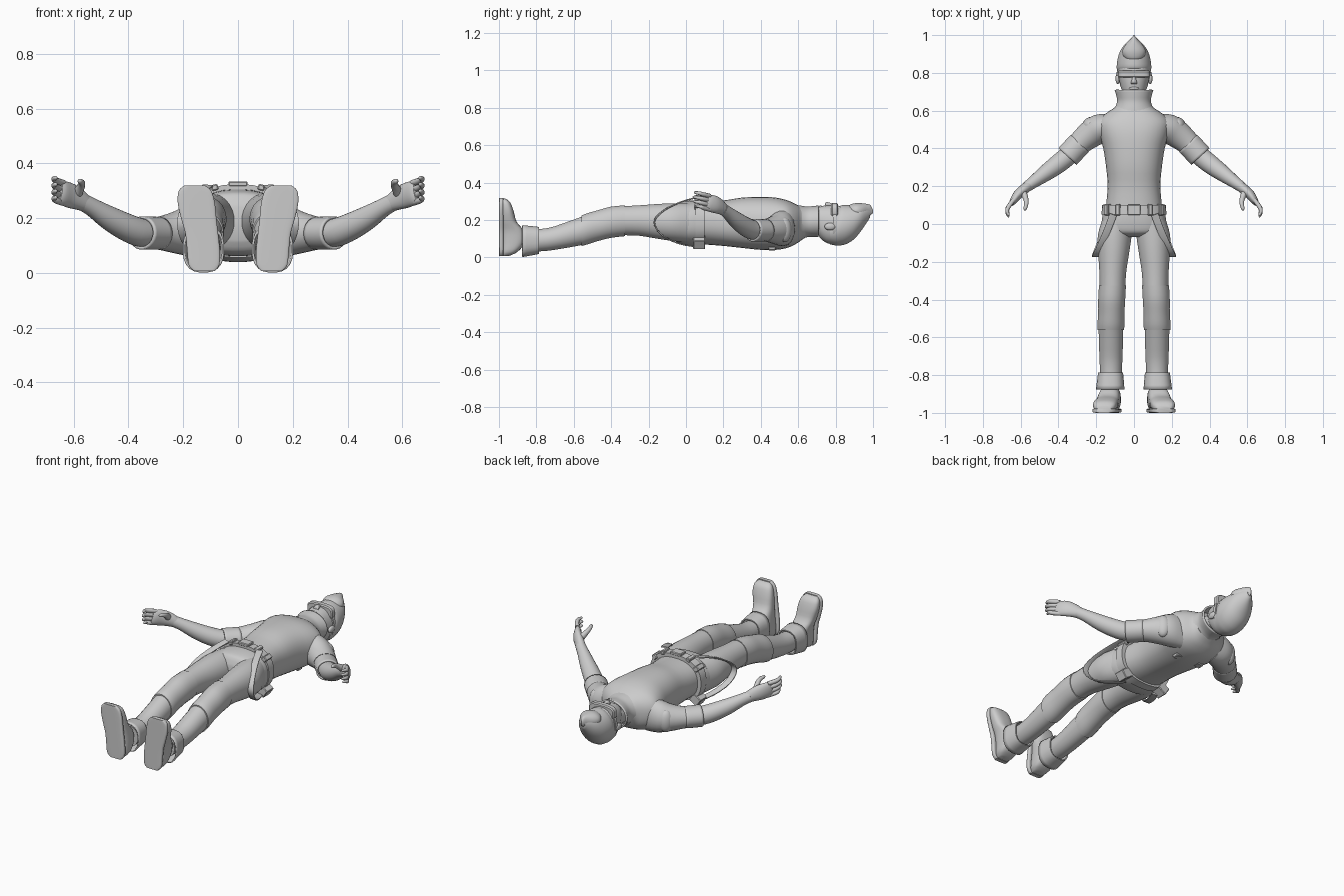
import bpy, bmesh, math
from mathutils import Vector, Matrix

X, Y, Z = Vector((1, 0, 0)), Vector((0, 1, 0)), Vector((0, 0, 1))
ALONG_Y, ALONG_Z = (X, Z), (X, Y)


def finish(name, bm, mirror=False, angle=40):
    bmesh.ops.recalc_face_normals(bm, faces=bm.faces)
    me = bpy.data.meshes.new(name)
    bm.to_mesh(me)
    bm.free()
    for p in me.polygons:
        p.use_smooth = True
    me.set_sharp_from_angle(angle=math.radians(angle))
    ob = bpy.data.objects.new(name, me)
    bpy.context.collection.objects.link(ob)
    if mirror:
        ob.modifiers.new("Mirror", 'MIRROR')
    return ob


def spline(pts, steps):
    """Catmull-Rom through section tuples."""
    v = [Vector(p) for p in pts]
    out = []
    for i in range(len(v) - 1):
        p0, p1, p2, p3 = v[max(i - 1, 0)], v[i], v[i + 1], v[min(i + 2, len(v) - 1)]
        for k in range(steps):
            t = k / steps
            out.append(p1 + (p2 - p0) * (t / 2) + (p0 * 2 - p1 * 5 + p2 * 4 - p3) * (t * t / 2)
                       + (p1 * 3 - p0 - p2 * 3 + p3) * (t ** 3 / 2))
    return out + [v[-1]]


def tube(name, secs, frame=None, mirror=False, e=2.0, n=24, steps=3, ref=Z, wall=0):
    """Loft of (x, y, z, half width, half height) sections; e>2 squares them off."""
    s = spline(secs, steps) if steps > 1 else [Vector(q) for q in secs]
    bm, rings = bmesh.new(), []
    for i, q in enumerate(s):
        c = Vector(q[:3])
        if frame:
            side, up = frame
        else:
            t = (Vector(s[min(i + 1, len(s) - 1)][:3]) - Vector(s[max(i - 1, 0)][:3])).normalized()
            side = t.cross(ref).normalized()
            up = side.cross(t)
        ring = []
        for k in range(n):
            a = 2 * math.pi * (k + .5) / n
            u, w = math.cos(a), math.sin(a)
            u, w = (math.copysign(abs(g) ** (2 / e), g) for g in (u, w))
            ring.append(bm.verts.new(c + side * u * max(q[3], .001) + up * w * max(q[4], .001)))
        rings.append(ring)
    for r0, r1 in zip(rings, rings[1:]):
        for k in range(n):
            bm.faces.new((r0[k], r0[(k + 1) % n], r1[(k + 1) % n], r1[k]))
    if not wall:
        bm.faces.new(rings[0])
        bm.faces.new(rings[-1])
    ob = finish(name, bm, mirror)
    if wall:
        m = ob.modifiers.new("Wall", 'SOLIDIFY')
        m.thickness = wall
    return ob


def ball(name, loc, size, rz=0, mirror=False):
    bm = bmesh.new()
    bmesh.ops.create_uvsphere(bm, u_segments=20, v_segments=12, radius=1)
    bm.transform(Matrix.Translation(loc) @ Matrix.Rotation(rz, 4, 'Z') @ Matrix.Diagonal((*size, 1)))
    return finish(name, bm, mirror)


def box(name, loc, size, rot=0, axis='Y', mirror=False):
    bm = bmesh.new()
    bmesh.ops.create_cube(bm, size=1)
    bm.transform(Matrix.Translation(loc) @ Matrix.Rotation(rot, 4, axis) @ Matrix.Diagonal((*size, 1)))
    bmesh.ops.bevel(bm, geom=bm.edges[:], offset=.004, segments=1, affect='EDGES')
    return finish(name, bm, mirror, 30)


# Torso, hips and collar
tube("torso", [(0, .08, .185, .15, .115), (0, .2, .183, .14, .122), (0, .3, .185, .148, .135),
               (0, .4, .182, .163, .142), (0, .48, .18, .185, .14), (0, .54, .178, .19, .128),
               (0, .585, .178, .15, .108), (0, .615, .18, .105, .09), (0, .64, .185, .088, .078)],
     ALONG_Y, e=2.3, n=36)
tube("hips", [(0, .1, .185, .155, .118), (0, .04, .183, .168, .122), (0, -.02, .183, .172, .115),
              (0, -.05, .183, .15, .10), (0, -.07, .18, .09, .06)], ALONG_Y, e=2.4, n=36)
tube("collar", [(0, .58, .183, .135, .098), (0, .615, .187, .103, .09), (0, .65, .19, .09, .082),
                (0, .68, .192, .094, .083), (0, .708, .193, .103, .085)], ALONG_Y, n=32, wall=.01)
tube("neck", [(0, .60, .18, .06, .06), (0, .72, .18, .06, .065)], ALONG_Y)

# Belt with buckle, loops and pouches
tube("belt", [(0, .05, .19, .172, .134), (0, .1, .19, .17, .132)], ALONG_Y, e=2.4, n=36, steps=1)
box("belt_buckle", (0, .075, .325), (.07, .055, .018))
box("belt_front_loop", (.085, .075, .312), (.025, .06, .022), .25, mirror=True)
box("belt_side_loop", (.14, .075, .272), (.03, .06, .03), .8, mirror=True)
box("belt_back_pouch", (.13, .07, .082), (.06, .065, .055), .6, mirror=True)
box("back_tab", (.075, .46, .05), (.04, .04, .02), .15, mirror=True)
tube("hanging_strap", [(.11, .05, .318, .004, .02), (.14, -.03, .295, .004, .019),
                       (.18, -.12, .25, .004, .018), (.205, -.17, .19, .004, .018),
                       (.19, -.13, .12, .004, .018), (.15, -.04, .075, .004, .019),
                       (.11, .05, .058, .004, .02)], mirror=True, e=6, n=12, ref=X)

# Legs: thigh, knee sleeve, shin, flared ankle cuff
tube("thigh", [(.09, .02, .185, .08, .105), (.102, -.06, .188, .09, .102), (.107, -.14, .192, .084, .095),
               (.112, -.25, .197, .072, .082), (.114, -.345, .196, .068, .078)], ALONG_Y, True)
tube("knee_sleeve", [(.114, -.325, .196, .072, .083), (.118, -.40, .188, .072, .084),
                     (.12, -.47, .17, .070, .083), (.122, -.53, .152, .072, .084),
                     (.123, -.56, .142, .071, .082)], ALONG_Y, True)
tube("shin", [(.122, -.54, .147, .066, .078), (.122, -.63, .122, .064, .07), (.122, -.74, .096, .06, .061),
              (.122, -.86, .088, .055, .06)], ALONG_Y, True)
tube("ankle_cuff", [(.124, -.785, .091, .066, .072), (.124, -.80, .09, .068, .075),
                    (.126, -.875, .087, .076, .086)], ALONG_Y, True, e=2.5, wall=.008)

# Shoes: lofted from heel to toe, sole flat against y = -1
shoe = [(.008, .123, .034, -.945), (.03, .124, .052, -.90), (.08, .126, .056, -.86), (.14, .132, .056, -.865),
        (.19, .142, .060, -.905), (.25, .152, .064, -.922), (.295, .157, .056, -.94), (.314, .158, .035, -.965)]
tube("shoe", [(x, (top - .99) / 2, z, w, (top + .99) / 2) for z, x, w, top in shoe], ALONG_Z, True, e=2.7)
tube("shoe_sole", [(x, -.988, z * 1.02 - .002, w + .004, .012) for z, x, w, _ in shoe], ALONG_Z, True, e=5)

# Arms
tube("sleeve", [(.12, .525, .16, .06, .10), (.18, .505, .152, .078, .092), (.23, .475, .147, .074, .076),
                (.29, .425, .145, .063, .06), (.34, .37, .145, .058, .056)], mirror=True)
tube("sleeve_cuff", [(.287, .427, .145, .066, .06), (.32, .392, .145, .066, .061), (.352, .357, .146, .066, .061)],
     mirror=True, wall=.01)
tube("forearm", [(.315, .395, .144, .05, .048), (.36, .352, .148, .052, .052), (.41, .312, .168, .05, .05),
                 (.47, .268, .20, .043, .044), (.53, .224, .238, .033, .034), (.57, .195, .26, .028, .032)],
     mirror=True)
ball("shoulder_pad", (.236, .528, .147), (.042, .034, .066), math.radians(-47), True)

# Hands: palm, four fingers, thumb
tube("palm", [(.555, .205, .252, .027, .03), (.585, .182, .27, .027, .04), (.615, .155, .283, .025, .046),
              (.64, .12, .292, .019, .044), (.65, .105, .297, .01, .035)], mirror=True)
for i, name in enumerate(("little", "ring", "middle", "index")):
    z, d = .256 + .024 * i, (.012, 0, -.003, .003)[i]
    tube(name + "_finger", [(.637, .128, z, .012, .012), (.662, .095, z + .008, .012, .012),
                            (.672, .068 + d, z + .015, .01, .01), (.665, .045 + d, z + .019, .007, .007),
                            (.662, .04 + d, z + .02, .002, .002)], mirror=True, n=10)
tube("thumb", [(.59, .175, .285, .02, .022), (.575, .14, .312, .015, .016), (.57, .11, .328, .012, .012),
               (.577, .08, .335, .009, .009), (.58, .072, .336, .002, .002)], mirror=True, n=12)

# Head and face
tube("head", [(0, .675, .225, .03, .03), (0, .69, .212, .052, .055), (0, .715, .19, .067, .083),
              (0, .75, .178, .077, .10), (0, .79, .174, .084, .104), (0, .84, .172, .084, .10),
              (0, .89, .175, .06, .07)], ALONG_Y, n=32, e=2.2)
tube("nose", [(0, .742, .272, .017, .01), (0, .75, .28, .016, .016), (0, .775, .278, .009, .013),
              (0, .80, .272, .008, .008)], ALONG_Y, n=12)
ball("lips", (0, .718, .268), (.026, .009, .01))
ball("chin", (0, .69, .255), (.028, .018, .016))
ball("ear", (.086, .77, .165), (.012, .03, .02), 0, True)

# Goggles
tube("goggle_frame", [(0, .776, .25, .078, .036), (0, .782, .25, .084, .042), (0, .806, .25, .084, .042),
                      (0, .812, .25, .078, .036)], ALONG_Y, e=3.5, n=32, steps=1)
tube("goggle_strap", [(0, .785, .178, .092, .108), (0, .804, .178, .092, .108)], ALONG_Y, n=32, steps=1)

# Hair: swept cap and pointed quiff
tube("hair_cap", [(0, .77, .14, .078, .07), (0, .80, .155, .087, .092), (0, .825, .17, .092, .107),
                  (0, .86, .176, .09, .104), (0, .90, .188, .08, .09), (0, .935, .21, .062, .07),
                  (0, .965, .228, .035, .045), (0, .985, .237, .014, .022)], ALONG_Y, n=28)
tube("quiff", [(0, .865, .255, .025, .018), (0, .88, .25, .05, .034), (0, .91, .248, .063, .043),
               (0, .94, .248, .052, .042), (0, .97, .25, .026, .036), (0, .987, .252, .012, .026),
               (0, 1.0, .245, .002, .008)], ALONG_Y, n=20)
